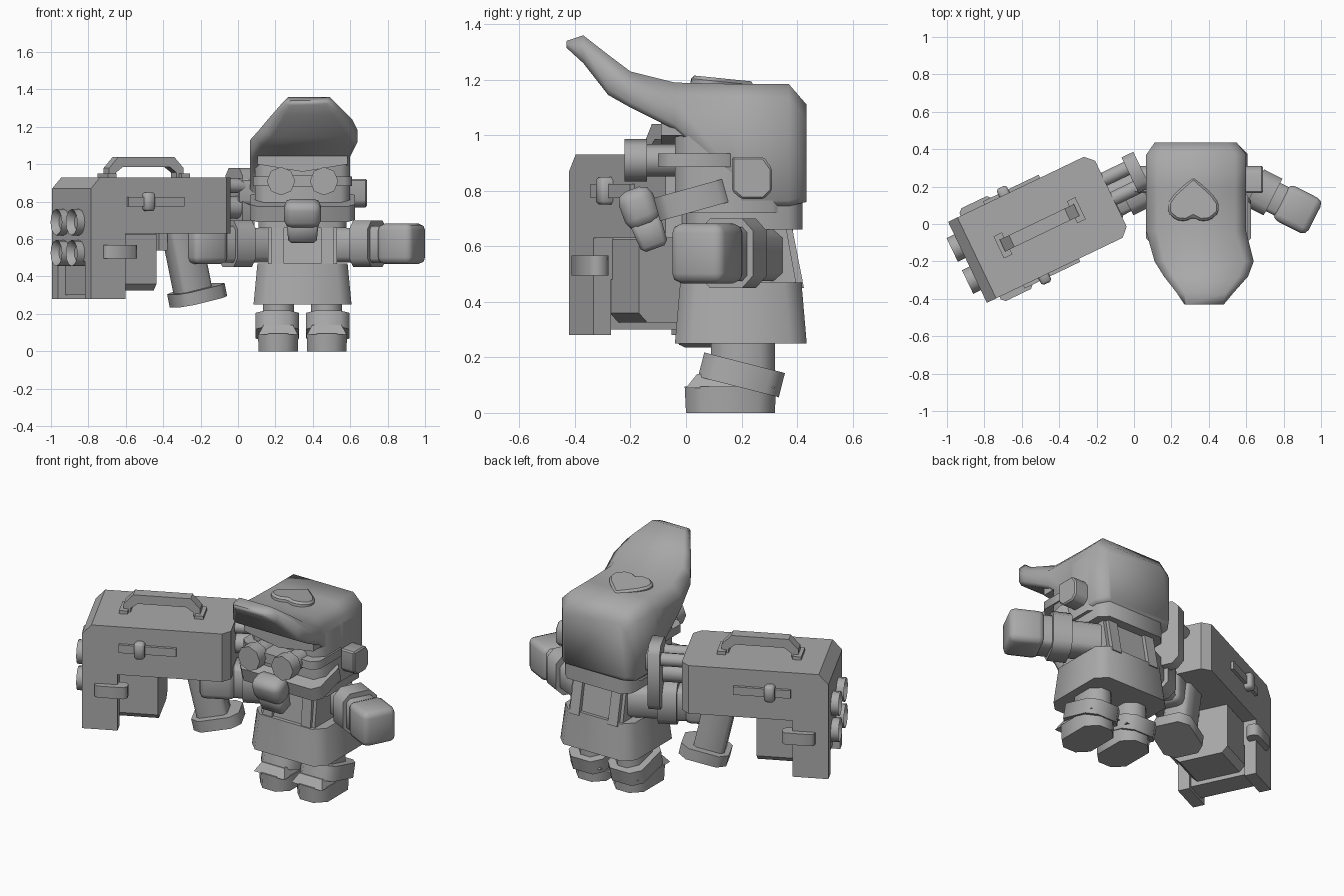
import bpy, bmesh, math
from mathutils import Matrix, Vector

if "Cube" in bpy.data.objects:
    bpy.data.objects.remove(bpy.data.objects["Cube"])

grey = bpy.data.materials.new("plain grey")
grey.diffuse_color = (0.4, 0.4, 0.4, 1)
grey.use_nodes = True
grey.node_tree.nodes["Principled BSDF"].inputs["Base Color"].default_value = grey.diffuse_color
CX = 0.345                                   # body centre line
BODY = Matrix.Translation((CX, 0, 0))
GUN = Matrix.Translation((-0.525, -0.03, 0)) @ Matrix.Rotation(math.radians(25.6), 4, 'Z')


def finish(name, bm, frame=BODY, smooth=30):
    bmesh.ops.recalc_face_normals(bm, faces=bm.faces)
    bm.transform(frame)
    if frame.determinant() < 0:
        bmesh.ops.reverse_faces(bm, faces=bm.faces)
    me = bpy.data.meshes.new(name)
    bm.to_mesh(me)
    bm.free()
    me.materials.append(grey)
    ob = bpy.data.objects.new(name, me)
    bpy.context.collection.objects.link(ob)
    bpy.context.view_layer.objects.active = ob
    ob.select_set(True)
    bpy.ops.object.shade_smooth_by_angle(angle=math.radians(smooth))
    ob.select_set(False)
    return ob


def box(name, lo, hi, frame=BODY, bevel=0, axis=None, seg=1, taper=1, smooth=50):
    """Box from corner to corner; bevel all edges, or only those along one axis."""
    lo, hi = Vector(lo), Vector(hi)
    bm = bmesh.new()
    bmesh.ops.create_cube(bm, size=1)
    for v in bm.verts:
        if v.co.z > 0:
            v.co.x *= taper
            v.co.y *= taper
        v.co = Vector(a * b for a, b in zip(v.co, hi - lo)) + (lo + hi) / 2
    if bevel:
        edges = [e for e in bm.edges if axis is None or
                 abs((e.verts[0].co - e.verts[1].co).normalized()[axis]) > 0.9]
        bmesh.ops.bevel(bm, geom=edges, offset=bevel, segments=seg, profile=0.5, affect='EDGES')
    return finish(name, bm, frame, smooth)


def tube(name, a, b, r, frame=BODY, sides=12, hole=0):
    """Cylinder between two points, optionally with a recessed end at b."""
    a, b = Vector(a), Vector(b)
    d = b - a
    bm = bmesh.new()
    bmesh.ops.create_cone(bm, cap_ends=True, segments=sides, radius1=r, radius2=r, depth=d.length)
    if hole:
        cap = max(bm.faces, key=lambda f: f.calc_center_median().z)
        bmesh.ops.inset_region(bm, faces=[cap], thickness=r - hole)
        bmesh.ops.translate(bm, verts=cap.verts, vec=(0, 0, -0.035))
    bm.transform(Matrix.Translation((a + b) / 2) @ d.to_track_quat('Z', 'Y').to_matrix().to_4x4())
    return finish(name, bm, frame, 50)


def prism(name, pts, lo, hi, axis, frame=BODY, bevel=0, smooth=30):
    """Extrude a 2D outline along an axis (0 = x, 1 = y, 2 = z)."""
    def place(p, t):
        c = list(p)
        c.insert(axis, t)
        return c
    bm = bmesh.new()
    f = bm.faces.new([bm.verts.new(place(p, lo)) for p in pts])
    r = bmesh.ops.extrude_face_region(bm, geom=[f])
    vec = [0, 0, 0]
    vec[axis] = hi - lo
    bmesh.ops.translate(bm, verts=[v for v in r['geom'] if isinstance(v, bmesh.types.BMVert)], vec=vec)
    if bevel:
        bmesh.ops.bevel(bm, geom=bm.edges[:], offset=bevel, segments=1, affect='EDGES')
    return finish(name, bm, frame, smooth)


# cap: octagonal sections lofted from the back of the head to the peak tip
sections = [  # y, left, right, bottom, top, corner
    (0.435, 0.11, 0.55, 0.76, 1.11, 0.05), (0.37, 0.065, 0.60, 0.745, 1.185, 0.06),
    (0.20, 0.065, 0.60, 0.745, 1.185, 0.06), (0.17, 0.065, 0.60, 0.84, 1.185, 0.06),
    (-0.04, 0.065, 0.60, 1.02, 1.19, 0.06), (-0.20, 0.11, 0.64, 1.10, 1.23, 0.05),
    (-0.28, 0.16, 0.61, 1.145, 1.29, 0.05), (-0.37, 0.23, 0.53, 1.26, 1.36, 0.04),
    (-0.43, 0.27, 0.48, 1.315, 1.34, 0.01)]
bm = bmesh.new()
rings = []
for y, l, r, b, t, c in sections:
    k = min(c, 0.02)
    outline = [(l + k, b), (r - k, b), (r, b + k), (r, t - c), (r - c, t), (l + c, t), (l, t - c), (l, b + k)]
    rings.append([bm.verts.new((x, y, z)) for x, z in outline])
for p, q in zip(rings, rings[1:]):
    for i in range(8):
        bm.faces.new((p[i], p[(i + 1) % 8], q[(i + 1) % 8], q[i]))
bm.faces.new(rings[0])
bm.faces.new(rings[-1][::-1])
finish("cap", bm, Matrix(), 65)

# heart badge, tilted on top of the cap
half = [(0, 0.035), (0.04, 0.015), (0.09, 0.02), (0.135, 0.06), (0.135, 0.11), (0.10, 0.16), (0, 0.25)]
heart = half + [(-x, y) for x, y in half[-2:0:-1]]
prism("heart_badge", heart, -0.03, 0.03, 2,
      Matrix.Translation((0.317, 0, 1.188)) @ Matrix.Rotation(-0.10, 4, 'X'), 0.012)

# head, hair fringe and collar
box("head", (-0.255, -0.04, 0.72), (0.255, 0.36, 1.08), bevel=0.05, axis=2)
box("collar", (-0.235, 0.0, 0.66), (0.235, 0.42, 0.77), bevel=0.05, axis=2)
prism("brow", [(-0.24, 1.07), (-0.24, 1.0), (0, 0.96), (0.24, 1.0), (0.24, 1.07)], -0.09, 0.0, 1)
box("goggle_band", (-0.265, -0.10, 0.885), (0.265, 0.19, 0.935), bevel=0.04, axis=2)
box("goggle_bridge", (-0.10, -0.16, 0.88), (0.10, -0.03, 0.94))

# breathing mask
muzzle_frame = BODY @ Matrix.Translation((0, -0.15, 0.70)) @ Matrix.Rotation(0.35, 4, 'X')
box("mask_filter", (-0.075, -0.05, -0.115), (0.075, 0.05, 0.0), muzzle_frame, taper=1.15, bevel=0.015)
box("mask_nose", (-0.098, -0.07, -0.03), (0.098, 0.06, 0.115), muzzle_frame, bevel=0.04, seg=2)
strap_frame = BODY @ Matrix.Translation((0, 0.03, 0.77)) @ Matrix.Rotation(0.27, 4, 'X')
box("mask_strap", (-0.28, -0.14, -0.043), (0.28, 0.13, 0.043), strap_frame, bevel=0.04, axis=2)

# paired head, arm and leg parts
for s, side in ((1, "right"), (-1, "left")):
    M = BODY @ Matrix.Diagonal((s, 1, 1, 1))
    tube("goggle_" + side, (0.115, -0.14, 0.91), (0.115, -0.222, 0.91), 0.076, M, 8)
    tube("goggle_cup_" + side, (0.115, -0.03, 0.91), (0.115, -0.15, 0.91), 0.058, M, 8)
    prism("ear_" + side, [(0.165, 0.80), (0.20, 0.77), (0.28, 0.77), (0.31, 0.80), (0.31, 0.88),
                          (0.28, 0.922), (0.165, 0.922)], 0.24, 0.345, 0, M, 0.008)
    arm = M @ Matrix.Translation((0.22, 0.235, 0)) @ Matrix.Rotation(math.radians(-27), 4, 'Z')
    box("sleeve_" + side, (-0.10, -0.085, 0.475), (0.12, 0.085, 0.66), arm, bevel=0.03, axis=0)
    box("cuff_" + side, (0.09, -0.11, 0.45), (0.20, 0.11, 0.70), arm, bevel=0.045, axis=0)
    box("wrist_" + side, (0.19, -0.085, 0.475), (0.26, 0.085, 0.67), arm, bevel=0.02, axis=0)
    box("hand_" + side, (0.245, -0.105, 0.467), (0.45, 0.105, 0.682), arm, bevel=0.035, seg=2)
    box("leg_" + side, (0.045, 0.09, 0.06), (0.21, 0.32, 0.32), M, bevel=0.05, axis=2)
    # boot with a sloped upper
    box("boot_" + side, (0.025, 0.0, 0.0), (0.235, 0.32, 0.095), M, bevel=0.06, axis=2, taper=1.03)
    box("boot_upper_" + side, (0.025, 0.0, 0.09), (0.235, 0.32, 0.14), M, bevel=0.06, axis=2, taper=0.75)
    band = M @ Matrix.Translation((0.135, 0.20, 0.137)) @ Matrix.Rotation(-0.25, 4, 'X')
    box("boot_band_" + side, (-0.117, -0.15, -0.045), (0.117, 0.15, 0.045), band, bevel=0.05, axis=2)
    # shoulder strap over front and back
    prism("shoulder_strap_" + side, [(-0.015, 0.45), (0.005, 0.68), (0.38, 0.68), (0.425, 0.45)],
          0.10, 0.165, 0, M)

# torso and skirt
prism("torso", [(0.0, 0.45), (0.03, 0.70), (0.355, 0.70), (0.40, 0.45)], -0.185, 0.185, 0)
box("skirt", (-0.262, -0.04, 0.25), (0.262, 0.435, 0.47), bevel=0.06, axis=2, taper=0.92)

# launcher body: side outline with the tall muzzle shroud, in the launcher frame
prism("launcher_body", [(-0.405, 0.48), (-0.405, 0.87), (-0.35, 0.93), (0.445, 0.93),
                        (0.445, 0.63), (-0.2, 0.63), (-0.2, 0.48)], -0.19, 0.19, 1, GUN, 0)
for s, side in ((1, "back"), (-1, "front")):
    F = GUN @ Matrix.Diagonal((1, s, 1, 1))
    prism("shroud_" + side, [(-0.405, 0.28), (-0.405, 0.87), (-0.35, 0.93), (0.40, 0.93), (0.40, 0.63),
                             (-0.2, 0.63), (-0.2, 0.28)], 0.17, 0.24, 1, F)
    prism("rear_corner_" + side, [(0.40, 0.17), (0.40, 0.24), (0.445, 0.195), (0.445, 0.17)],
          0.63, 0.93, 2, F)
    box("latch_bar_" + side, (-0.19, 0.20, 0.775), (0.14, 0.258, 0.825), F)
    box("latch_knob_" + side, (-0.10, 0.20, 0.75), (-0.04, 0.285, 0.85), F, 0.012)
    box("clasp_" + side, (-0.33, 0.20, 0.495), (-0.14, 0.275, 0.567), F, 0.02, 2)
    for z in (0.525, 0.69):
        tube("barrel_" + side, (-0.25, 0.095, z), (-0.45, 0.095, z), 0.07, F, 12, 0.04)
box("shroud_wall", (-0.36, -0.18, 0.30), (-0.22, 0.18, 0.60), GUN)
box("magazine", (-0.30, -0.165, 0.325), (0.02, 0.165, 0.66), GUN, 0.035, 0, smooth=30)

# carry handle
prism("carry_handle", [(-0.22, 0.92), (-0.22, 0.98), (-0.165, 1.04), (0.165, 1.04), (0.22, 0.98), (0.22, 0.92),
                       (0.18, 0.92), (0.18, 0.955), (0.14, 0.985), (-0.14, 0.985), (-0.18, 0.955),
                       (-0.18, 0.92)], -0.035, 0.035, 1, GUN @ Matrix.Translation((0.022, 0, 0)))
for x in (-0.195, 0.24):
    box("handle_foot", (x - 0.025, -0.065, 0.92), (x + 0.025, 0.065, 0.95), GUN)

# grip with its foot
grip = GUN @ Matrix.Translation((0.34, 0, 0.30)) @ Matrix.Rotation(-0.22, 4, 'Y')
box("grip", (-0.11, -0.075, 0.0), (0.07, 0.075, 0.37), grip, 0.02, 2)
box("grip_foot", (-0.14, -0.12, -0.035), (0.14, 0.12, 0.035), grip, 0.05, 2)
box("trigger", (0.10, -0.03, 0.54), (0.15, 0.03, 0.65), GUN)

# shoulder stock behind the launcher
for y, z, r in ((0.0, 0.77, 0.06), (0.085, 0.885, 0.04), (-0.03, 0.885, 0.04)):
    tube("stock_rod", (0.38, y, z), (0.61, y, z), r, GUN, 10)
box("stock_pad", (0.58, -0.06, 0.58), (0.65, 0.15, 0.98), GUN, 0.04, 0)
